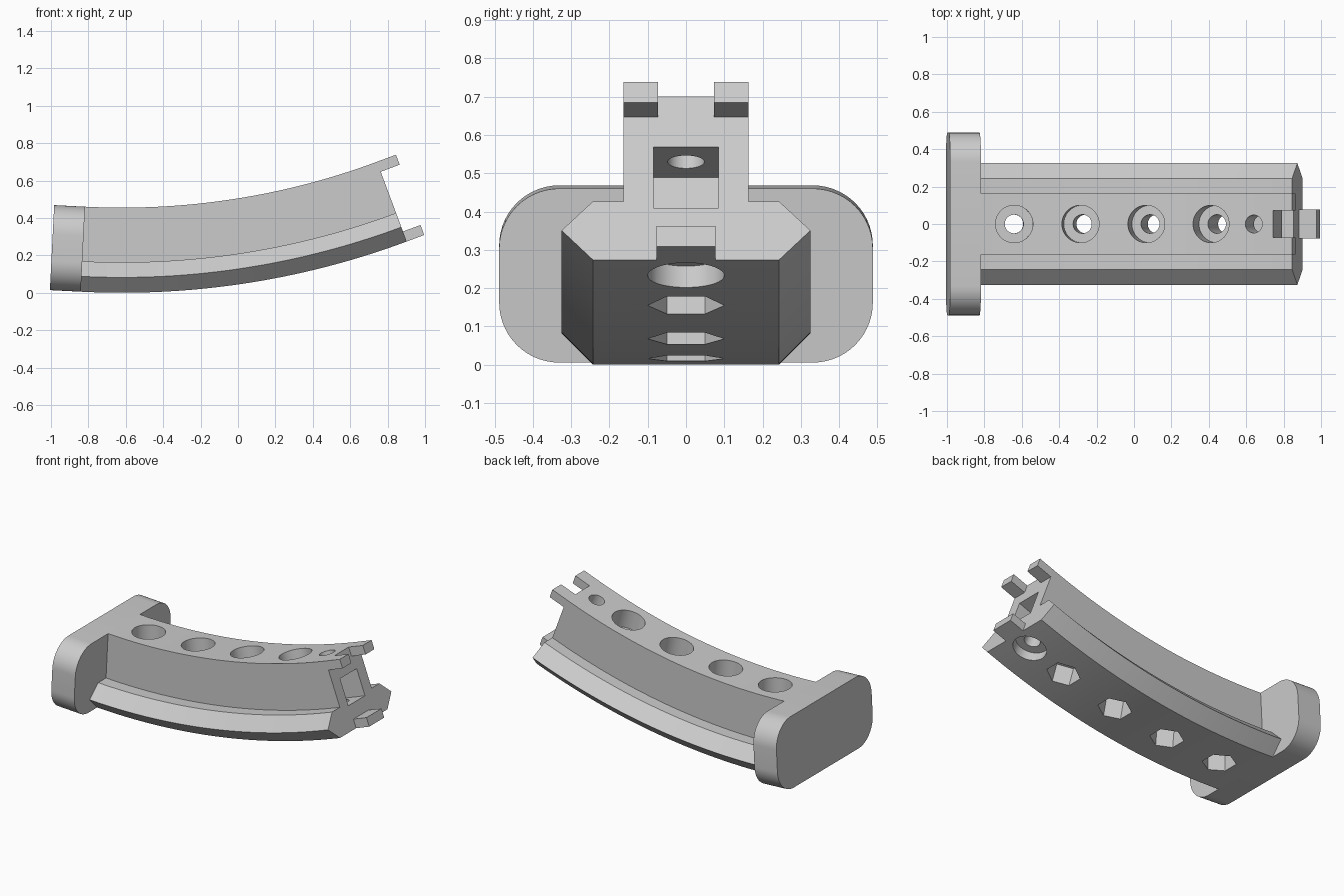
import bpy, bmesh, math
from mathutils import Matrix, Vector

cube = bpy.data.objects.get("Cube")
if cube:
    bpy.data.objects.remove(cube, do_unlink=True)

# Bend of the rail: circle centre above, radius at the underside
RADIUS = 4.366
CENTRE = Vector((-0.62, 0, RADIUS))
START, END = -2.9, 20.4
HEIGHT = 0.455

grey = bpy.data.materials.new("plain grey")
grey.use_nodes = True
colour = (0.6, 0.6, 0.6, 1)
grey.diffuse_color = colour
grey.node_tree.nodes["Principled BSDF"].inputs["Base Color"].default_value = colour


def frame(angle):
    """Local axes on the underside: x along the rail, z towards the bend centre."""
    turn = Matrix.Rotation(-math.radians(angle), 4, 'Y')
    return Matrix.Translation(CENTRE) @ turn @ Matrix.Translation((0, 0, -RADIUS))


def finish(bm, name):
    bmesh.ops.recalc_face_normals(bm, faces=bm.faces)
    mesh = bpy.data.meshes.new(name)
    bm.to_mesh(mesh)
    bm.free()
    mesh.materials.append(grey)
    obj = bpy.data.objects.new(name, mesh)
    bpy.context.collection.objects.link(obj)
    return obj


def box(name, angle, low, high, round_corners=0):
    low, high = Vector(low), Vector(high)
    bm = bmesh.new()
    bmesh.ops.create_cube(bm, size=1)
    bm.transform(Matrix.Translation((low + high) / 2) @ Matrix.Diagonal((*(high - low), 1)))
    if round_corners:
        edges = [e for e in bm.edges if abs(e.verts[0].co.x - e.verts[1].co.x) > 0.01]
        bmesh.ops.bevel(bm, geom=edges, offset=round_corners, segments=14,
                        profile=0.5, affect='EDGES')
    bm.transform(frame(angle))
    return finish(bm, name)


def prism(name, angle, radius, low, high, sides=48):
    bm = bmesh.new()
    bmesh.ops.create_cone(bm, cap_ends=True, segments=sides, radius1=radius,
                          radius2=radius, depth=high - low)
    bm.transform(frame(angle) @ Matrix.Translation((0, 0, (low + high) / 2)))
    return finish(bm, name)


def activate(obj):
    bpy.ops.object.select_all(action='DESELECT')
    obj.select_set(True)
    bpy.context.view_layer.objects.active = obj


def cut(target, cutter):
    cutter.hide_render = True
    mod = target.modifiers.new("cut", 'BOOLEAN')
    mod.operation, mod.solver, mod.object = 'DIFFERENCE', 'EXACT', cutter
    activate(target)
    bpy.ops.object.modifier_apply(modifier=mod.name)
    bpy.data.objects.remove(cutter, do_unlink=True)


# Curved rail: T-shaped section swept along the bend
half = [(0.243, 0), (0.325, 0.082), (0.243, 0.163), (0.163, 0.163), (0.163, HEIGHT)]
section = half + [(-y, z) for y, z in reversed(half)]
bm = bmesh.new()
steps = 48
rings = []
for i in range(steps + 1):
    m = frame(START + (END - START) * i / steps)
    rings.append([bm.verts.new(m @ Vector((0, y, z))) for y, z in section])
for a, b in zip(rings, rings[1:]):
    for j in range(len(section)):
        k = (j + 1) % len(section)
        bm.faces.new((a[j], a[k], b[k], b[j]))
bm.faces.new(rings[0])
bm.faces.new(rings[-1])
rail = finish(bm, "curved_rail")

# Bolt holes: round recess above, hexagonal nut pocket below
for angle in (-0.3, 4.9, 10.1, 15.3):
    cut(rail, prism("bolt_hole", angle, 0.05, -0.1, 0.6))
    cut(rail, prism("bolt_head_recess", angle, 0.1, HEIGHT - 0.12, 0.6))
    cut(rail, prism("nut_pocket", angle, 0.1, -0.1, 0.13, sides=6))

# Square socket in the end, with its cross hole and recess
cut(rail, box("end_socket", END, (-0.23, -0.085, 0.144), (0.1, 0.085, 0.315)))
cut(rail, prism("cross_hole", 18.8, 0.048, -0.1, 0.6))
cut(rail, prism("cross_hole_recess", 18.8, 0.1, -0.1, 0.06))

# End plate with rounded corners
plate = box("end_plate", START, (-0.165, -0.488, 0), (0, 0.488, HEIGHT), 0.157)

# Locating tabs on the far end
box("lower_tab", END, (0, -0.077, 0), (0.1, 0.077, 0.057))
for side, name in ((1, "left_upper_tab"), (-1, "right_upper_tab")):
    ys = sorted((side * 0.073, side * 0.163))
    box(name, END, (0, ys[0], HEIGHT - 0.057), (0.108, ys[1], HEIGHT))

for obj in (rail, plate):
    activate(obj)
    bpy.ops.object.shade_smooth_by_angle(angle=math.radians(25))
